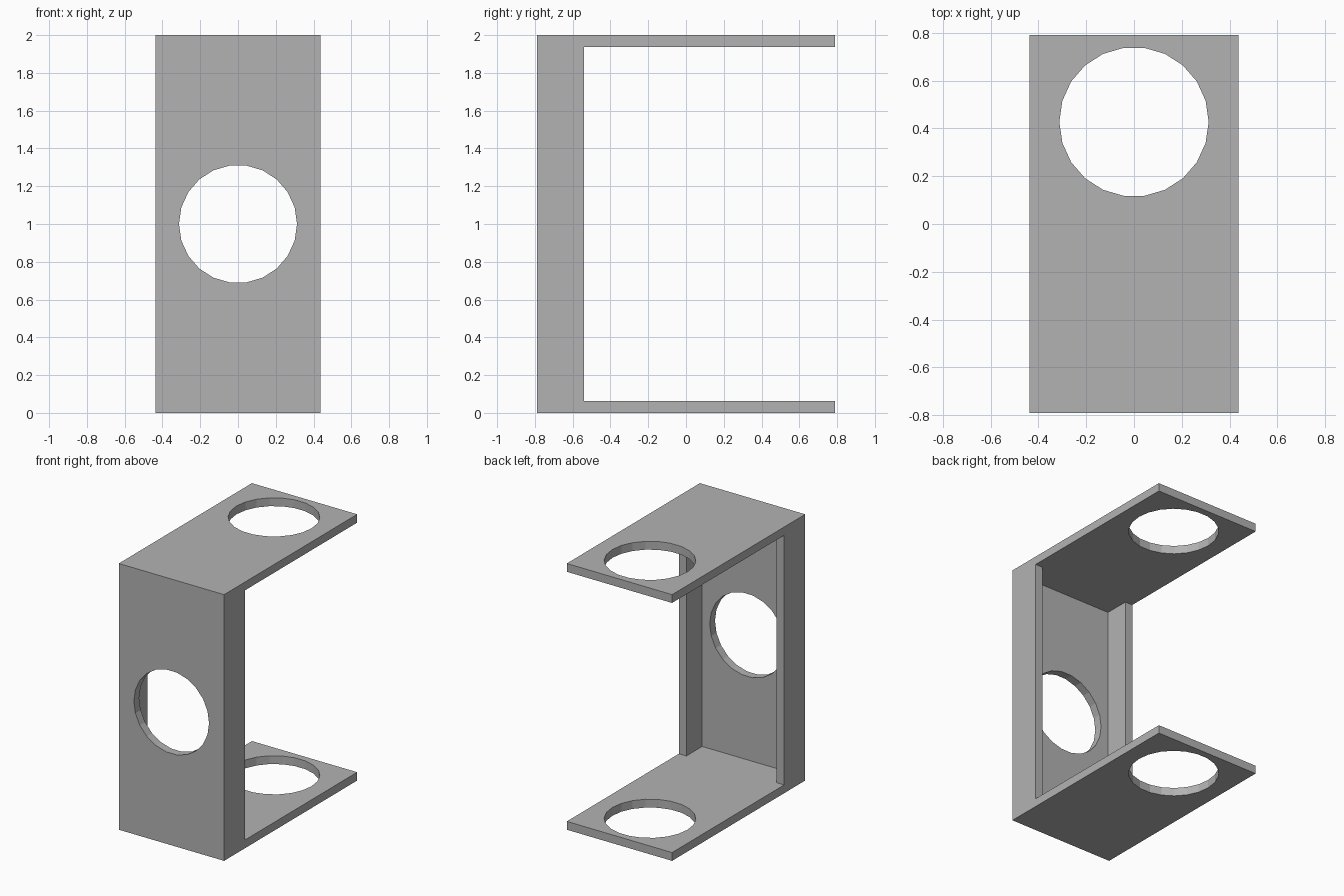
import bpy
import bmesh
from math import cos, sin, tau
from mathutils import Vector

cube = bpy.data.objects.get("Cube")
if cube:
    bpy.data.objects.remove(cube, do_unlink=True)

WIDTH, DEPTH, HEIGHT = 0.875, 1.58, 2.0
WALL = 0.0625       # sheet thickness
FLANGE = 0.25       # depth of the side flanges
RADIUS = 0.3125
SIDES = 22
FRONT, BACK = -DEPTH / 2, DEPTH / 2
OVER = 0.2          # how far cutters overshoot

grey = bpy.data.materials.new("plain grey")
grey.use_nodes = True
colour = (0.45, 0.45, 0.45, 1)
grey.diffuse_color = colour
grey.node_tree.nodes["Principled BSDF"].inputs["Base Color"].default_value = colour


def prism(name, outline, extrusion):
    """Solid made by extruding a closed outline along a vector."""
    bm = bmesh.new()
    face = bm.faces.new([bm.verts.new(p) for p in outline])
    result = bmesh.ops.extrude_face_region(bm, geom=[face], use_keep_orig=True)
    moved = [g for g in result["geom"] if isinstance(g, bmesh.types.BMVert)]
    bmesh.ops.translate(bm, verts=moved, vec=extrusion)
    bmesh.ops.recalc_face_normals(bm, faces=bm.faces)
    mesh = bpy.data.meshes.new(name)
    bm.to_mesh(mesh)
    bm.free()
    mesh.materials.append(grey)
    obj = bpy.data.objects.new(name, mesh)
    bpy.context.collection.objects.link(obj)
    return obj


def box(name, half_x, y0, y1, z0, z1):
    outline = [(-half_x, y0, z0), (half_x, y0, z0), (half_x, y1, z0), (-half_x, y1, z0)]
    return prism(name, outline, Vector((0, 0, z1 - z0)))


def disc(name, centre, up, extrusion):
    """Round cutter whose outline lies in the plane of x and up."""
    right = Vector((1, 0, 0))
    angles = [tau * i / SIDES for i in range(SIDES)]
    outline = [centre + RADIUS * (cos(a) * right + sin(a) * up) for a in angles]
    return prism(name, outline, extrusion)


def cut(target, cutter):
    cutter.hide_render = True
    mod = target.modifiers.new("cut", "BOOLEAN")
    mod.operation = "DIFFERENCE"
    mod.solver = "EXACT"
    mod.object = cutter
    bpy.context.view_layer.objects.active = target
    bpy.ops.object.modifier_apply(modifier=mod.name)
    bpy.data.objects.remove(cutter, do_unlink=True)


# Outer block of the bracket
bracket = box("bracket", WIDTH / 2, FRONT, BACK, 0, HEIGHT)

# Open space between the two arms, leaving the flanged front
cut(bracket, box("arm_gap", WIDTH / 2 + OVER, FRONT + FLANGE, BACK + OVER,
                 WALL, HEIGHT - WALL))

# Recess between the side flanges
cut(bracket, box("flange_recess", WIDTH / 2 - WALL, FRONT + WALL, FRONT + FLANGE + OVER,
                 WALL, HEIGHT - WALL))

# Round hole in the front plate
cut(bracket, disc("front_hole", Vector((0, FRONT - OVER, HEIGHT / 2)),
                  Vector((0, 0, 1)), Vector((0, 2 * OVER, 0))))

# Matching round holes in the top and bottom arms
hole_y = BACK - RADIUS - 0.05
cut(bracket, disc("arm_holes", Vector((0, hole_y, -OVER)),
                  Vector((0, 1, 0)), Vector((0, 0, HEIGHT + 2 * OVER))))

for poly in bracket.data.polygons:
    poly.use_smooth = False
